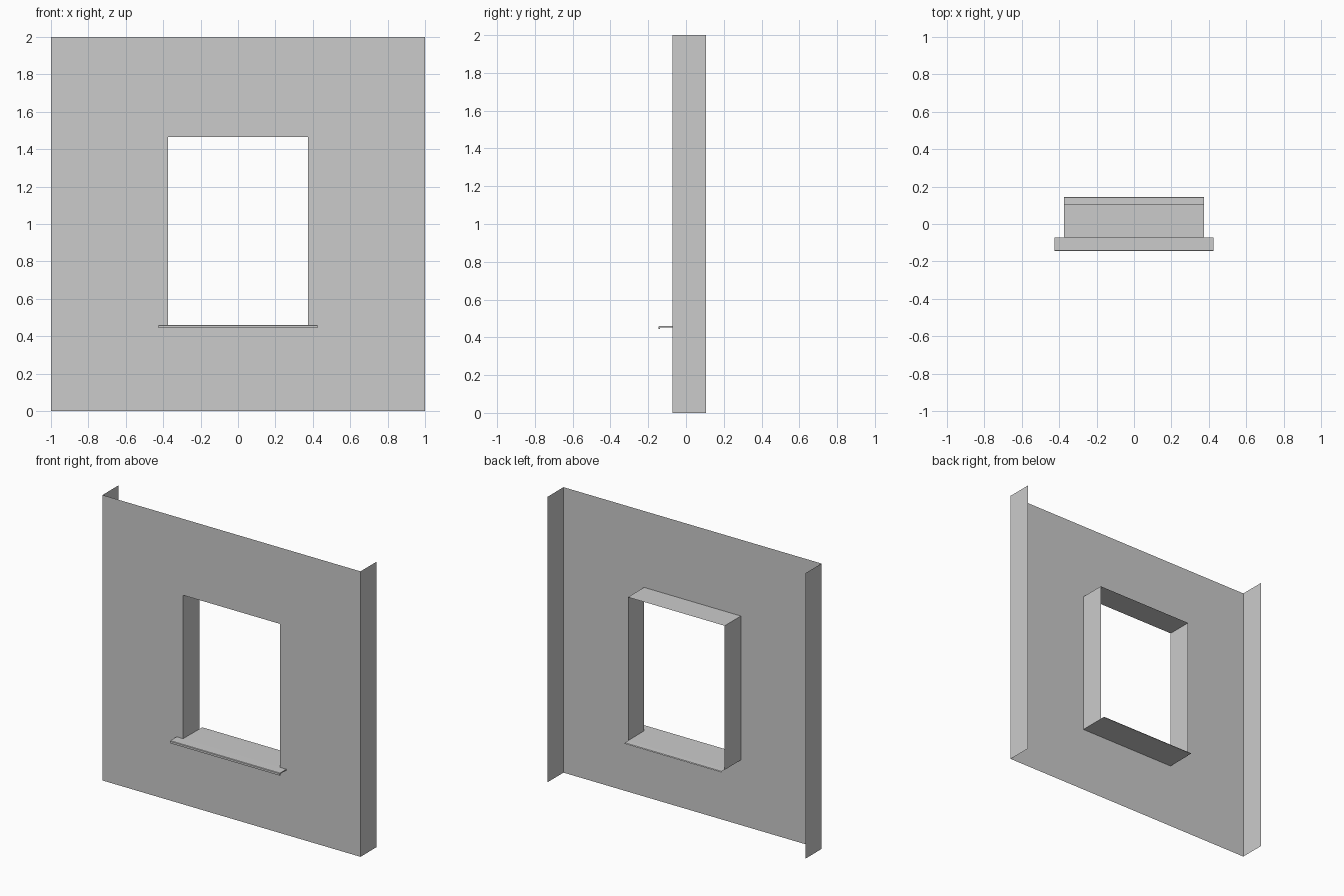
import bpy

if "Cube" in bpy.data.objects:
    bpy.data.objects.remove(bpy.data.objects["Cube"])

YF, YB = -0.072, 0.107           # wall face and rear edge of the returns
HW, Z0, Z1 = 0.375, 0.456, 1.465  # opening half width, bottom, top


def mesh_obj(name, verts, faces):
    me = bpy.data.meshes.new(name)
    me.from_pydata(verts, [], faces)
    me.update()
    ob = bpy.data.objects.new(name, me)
    bpy.context.collection.objects.link(ob)
    return ob


def rect(hw, z0, z1, y):
    return [(-hw, y, z0), (hw, y, z0), (hw, y, z1), (-hw, y, z1)]


def extrude_profile(name, hw, profile, closed):
    """Sweep a (y, z) profile along x, capping the ends if closed."""
    n = len(profile)
    verts = [(x, y, z) for x in (-hw, hw) for y, z in profile]
    faces = [(i, (i + 1) % n, (i + 1) % n + n, i + n)
             for i in range(n if closed else n - 1)]
    if closed:
        faces += [tuple(range(n))[::-1], tuple(range(n, 2 * n))]
    return mesh_obj(name, verts, faces)


# Front wall sheet with the window opening
mesh_obj("wall_face", rect(1, 0, 2, YF) + rect(HW, Z0, Z1, YF),
         [(i, (i + 1) % 4, (i + 1) % 4 + 4, i + 4) for i in range(4)])

# Side returns of the wall, open at top and bottom
for side, x in (("left", -1), ("right", 1)):
    mesh_obj(side + "_return",
             [(x, YF, 0), (x, YB, 0), (x, YB, 2), (x, YF, 2)],
             [(0, 1, 2, 3) if x > 0 else (3, 2, 1, 0)])

# Window reveal: jambs, head and bottom
mesh_obj("window_reveal", rect(HW, Z0, Z1, YF) + rect(HW, Z0, Z1, YB),
         [(i, (i + 1) % 4, (i + 1) % 4 + 4, i + 4) for i in range(4)])

# Outer sill with a downturned drip edge, wider than the opening
extrude_profile("outer_sill", 0.425,
                [(YF, 0.453), (-0.138, 0.453), (-0.138, 0.443),
                 (-0.145, 0.443), (-0.145, 0.457), (-0.142, 0.46),
                 (YF, 0.46)], True)

# Sill top through the opening and narrow rear ledge
extrude_profile("inner_sill", HW,
                [(YF, 0.46), (YB, 0.459), (0.141, 0.458),
                 (0.145, 0.452)], False)
